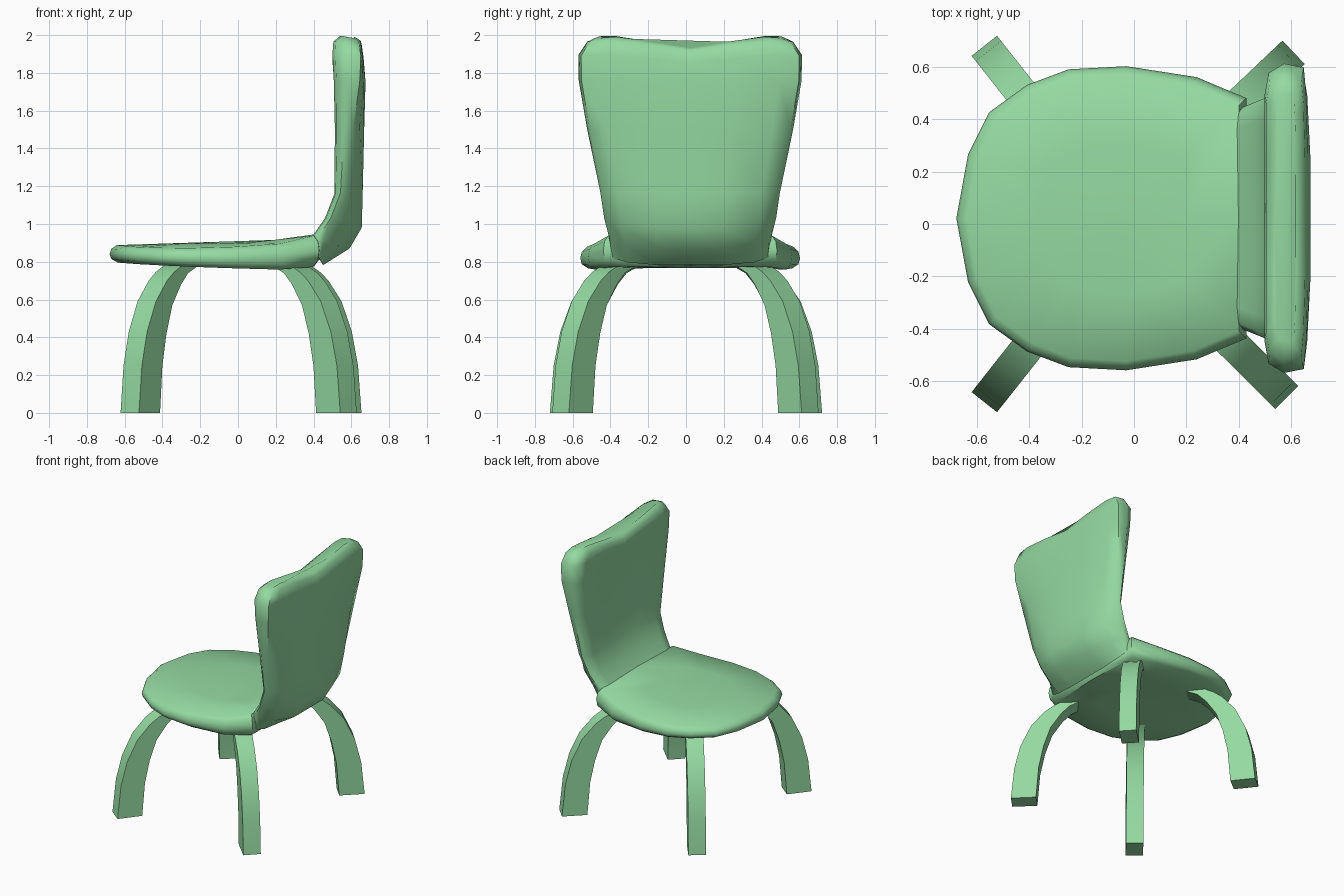
import bpy, bmesh, math
from mathutils import Vector

if "Cube" in bpy.data.objects:
    bpy.data.objects.remove(bpy.data.objects["Cube"])

CY = 0.022  # seat and backrest sit slightly off the centre line

green = bpy.data.materials.new("green_plastic")
green.diffuse_color = (0.3, 0.7, 0.36, 1)
green.use_nodes = True
green.node_tree.nodes["Principled BSDF"].inputs["Base Color"].default_value = green.diffuse_color


def loft(name, rings, angle):
    """Skin closed rings of equal length, cap both ends."""
    bm = bmesh.new()
    rows = [[bm.verts.new(p) for p in ring] for ring in rings]
    n = len(rows[0])
    for a, b in zip(rows, rows[1:]):
        for i in range(n):
            j = (i + 1) % n
            bm.faces.new((a[i], a[j], b[j], b[i]))
    bm.faces.new(rows[0])
    bm.faces.new(rows[-1])
    bmesh.ops.recalc_face_normals(bm, faces=bm.faces)
    mesh = bpy.data.meshes.new(name)
    bm.to_mesh(mesh)
    bm.free()
    obj = bpy.data.objects.new(name, mesh)
    bpy.context.collection.objects.link(obj)
    mesh.materials.append(green)
    bpy.ops.object.select_all(action='DESELECT')
    obj.select_set(True)
    bpy.context.view_layer.objects.active = obj
    bpy.ops.object.shade_smooth_by_angle(angle=math.radians(angle))
    return obj


def mirrored(half):
    """Half outline from y=0 to y=0, completed on the negative side."""
    return half + [(x, -y, *rest) for x, y, *rest in half[-2:0:-1]]


# Seat: rounded outline, slightly crowned and rising towards the back
outline = mirrored([(-.68, 0), (-.635, .245), (-.555, .405), (-.41, .51), (-.25, .57),
                    (-.03, .582), (.24, .54), (.43, .46), (.44, 0)])


def seat_top(x, y):
    rear = max(0, x - .2)
    return .887 + .033 * (x + .68) + .11 * rear - (.03 - .1 * rear) * (y / .55) ** 2


def seat_bottom(x, y):
    return .787 - .03 * (x + .68) / .9 + .12 * max(0, x - .25) + .01 * (1 - (y / .55) ** 2)


seat_rings = []
for inset, blend in ((.5, 0), (.93, 0), (.985, .2), (1, .5), (.985, .8), (.94, 1), (.5, 1), (.1, 1)):
    ring = []
    for x, y in outline:
        px, py = -.05 + (x + .05) * inset, y * inset
        z = seat_bottom(px, py) * (1 - blend) + seat_top(px, py) * blend
        ring.append((px, py + CY, z))
    seat_rings.append(ring)
loft("seat", seat_rings, 50)

# Backrest rows: half width, front x/z, rear x/z, edge rear x/z, top dip
rows = [
    (.42, .36, .90, .45, .782, .43, .82, 0),
    (.43, .40, .945, .59, .87, .455, .92, 0),
    (.455, .46, 1.03, .655, .98, .52, 1.03, 0),
    (.475, .51, 1.16, .66, 1.16, .575, 1.17, 0),
    (.545, .513, 1.5, .668, 1.5, .61, 1.5, 0),
    (.59, .507, 1.76, .675, 1.76, .645, 1.76, .015),
    (.592, .50, 1.9, .665, 1.9, .65, 1.89, .05),
    (.545, .505, 1.965, .655, 1.975, .64, 1.965, .06),
    (.49, .54, 1.996, .62, 1.998, .61, 1.985, .065),
]
back_rings = []
for w, xf, zf, xr, zr, xe, ze, dip in rows:
    dish = .015 if 1.1 < zf < 1.8 else 0
    xm, zm = (xf + xe) / 2, (zf + ze) / 2
    half = [(xf + dish, 0, zf), (xf + dish * .7, w * .4, zf), (xf, w * .8, zf),
            (xf * .8 + xm * .2, w * .94, zf), (xm, w, zm), (xe, w * .975, ze),
            (xe * .4 + xr * .6, w * .8, ze * .4 + zr * .6), (xr, w * .4, zr), (xr, 0, zr)]
    back_rings.append([(x, y + CY, z - dip * max(0, 1 - abs(y) / .4))
                       for x, y, z in mirrored(half)])
loft("backrest", back_rings, 60)

# Legs: rectangular section, arching inwards. Rows: outer s, outer z, inner s, inner z
arch = [(0, 0, .18, 0), (.025, .25, .20, .25), (.07, .43, .235, .42), (.145, .59, .285, .57),
        (.24, .70, .36, .68), (.30, .745, .42, .74), (.38, .785, .52, .785)]


def leg(name, foot, inward):
    d = Vector((*inward, 0)).normalized()
    side = Vector((-d.y, d.x, 0)) * .062
    base = Vector((*foot, 0))
    rings = []
    for so, zo, si, zi in arch:
        outer = base + d * so + Vector((0, 0, zo))
        inner = base + d * si + Vector((0, 0, zi))
        rings.append([outer - side, outer + side, inner + side, inner - side])
    loft(name, rings, 35)


leg("front_leg_left", (-.573, .682), (.62, -.785))
leg("front_leg_right", (-.573, -.682), (.62, .785))
leg("rear_leg_left", (.611, .657), (-.726, -.688))
leg("rear_leg_right", (.585, -.664), (-.71, .704))
